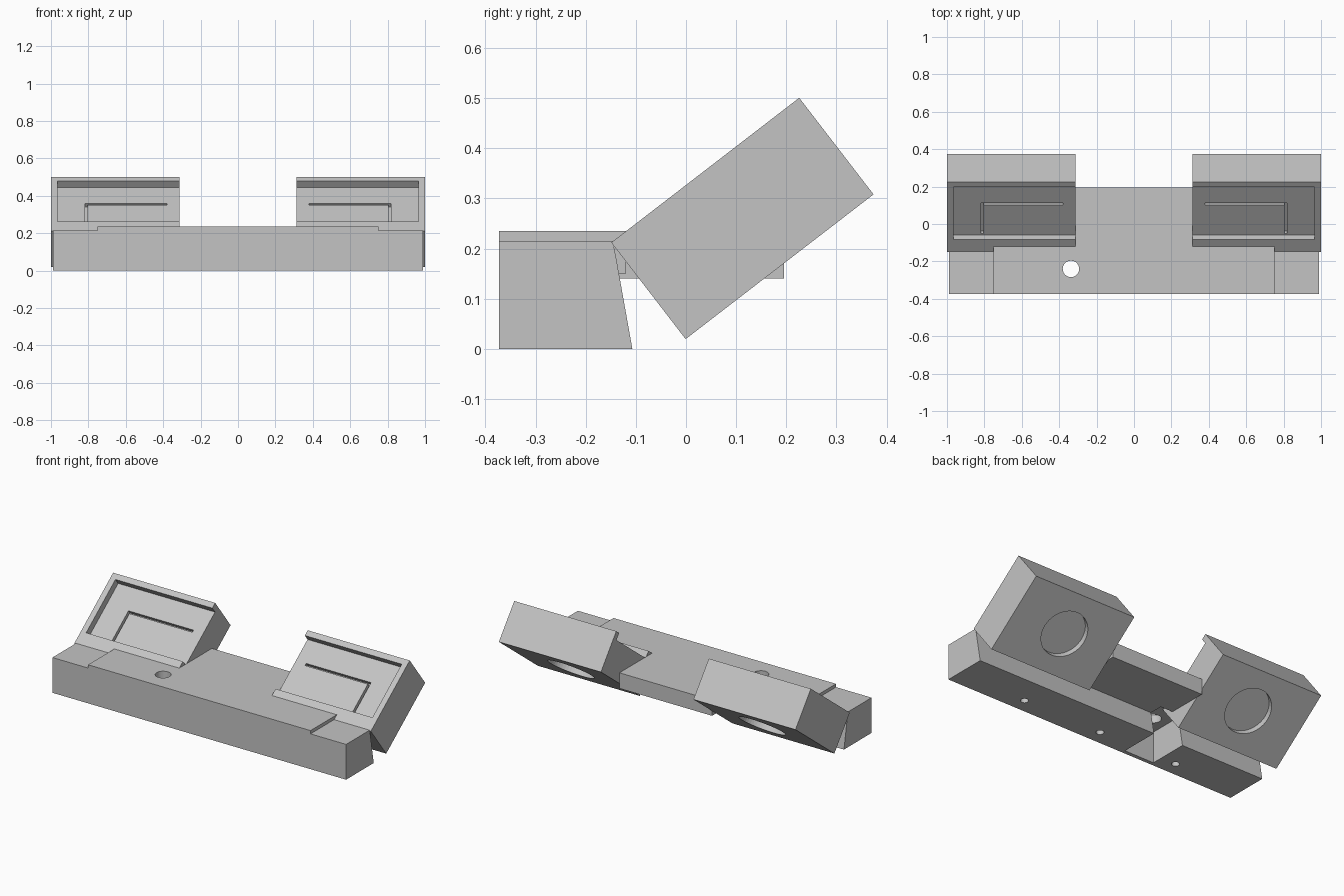
import bpy, math
from mathutils import Matrix

if "Cube" in bpy.data.objects:
    bpy.data.objects.remove(bpy.data.objects["Cube"], do_unlink=True)

grey = bpy.data.materials.new("plain grey")
grey.use_nodes = True
GREY = (0.55, 0.55, 0.55, 1)
grey.diffuse_color = GREY
grey.node_tree.nodes["Principled BSDF"].inputs["Base Color"].default_value = GREY


def prism(name, outline, x0, x1):
    """Extrude a (y, z) outline along x."""
    n = len(outline)
    verts = [(x, y, z) for x in (x0, x1) for y, z in outline]
    faces = [tuple(range(n))[::-1], tuple(range(n, 2 * n))]
    faces += [(i, (i + 1) % n, n + (i + 1) % n, n + i) for i in range(n)]
    mesh = bpy.data.meshes.new(name)
    mesh.from_pydata(verts, [], faces)
    mesh.materials.append(grey)
    obj = bpy.data.objects.new(name, mesh)
    bpy.context.collection.objects.link(obj)
    return obj


def block(name, x, y, z):
    return prism(name, [(y[0], z[0]), (y[1], z[0]), (y[1], z[1]), (y[0], z[1])], min(x), max(x))


def drill(radius, depth, centre):
    bpy.ops.mesh.primitive_cylinder_add(vertices=48, radius=radius, depth=depth, location=centre)
    obj = bpy.context.object
    obj.data.materials.append(grey)
    obj.data.transform(obj.matrix_basis)
    obj.matrix_basis = Matrix()
    return obj


def combine(target, other, operation):
    mod = target.modifiers.new("combine", "BOOLEAN")
    mod.operation, mod.object, mod.solver = operation, other, "EXACT"
    bpy.context.view_layer.objects.active = target
    bpy.ops.object.modifier_apply(modifier=mod.name)
    bpy.data.objects.remove(other, do_unlink=True)


# Front bar with leaning rear face, raised centre and rear tongue
bar = prism("base_bar", [(-.373, 0), (-.107, 0), (-.14, .185), (-.146, .215), (-.373, .215)], -.99, .99)
combine(bar, block("raised_step", (-.75, .75), (-.373, -.12), (.15, .235)), "UNION")
combine(bar, block("rear_tongue", (-.312, .312), (-.2, .195), (.14, .235)), "UNION")

# Cable pocket, cable hole and screw holes
combine(bar, block("pocket", (-.43, -.23), (-.35, -.05), (-.05, .19)), "DIFFERENCE")
combine(bar, drill(.044, 1, (-.337, -.24, .2)), "DIFFERENCE")
for x in (-.53, 0, .53):
    combine(bar, drill(.022, .2, (x, -.285, 0)), "DIFFERENCE")

# Tilted housings, shaped flat with y up the slope and z out of the face
LENGTH, THICK, FLOOR = .473, .243, -.043
tilt = Matrix.Translation((0, -.149, .212)) @ Matrix.Rotation(math.radians(37.6), 4, "X")
for side, label in ((1, "left"), (-1, "right")):
    housing = block(label + "_housing", (side * .312, side), (0, LENGTH), (-THICK, 0))
    cuts = [
        block("tray", (side * .2, side * .965), (.082, .438), (FLOOR, .1)),
        block("long_slot", (side * .38, side * .818), (.284, .298), (FLOOR - .025, FLOOR + .01)),
        block("short_slot", (side * .804, side * .818), (.09, .29), (FLOOR - .025, FLOOR + .01)),
        drill(.137, .07, (side * .645, LENGTH / 2, -THICK)),
    ]
    for cut in cuts:
        combine(housing, cut, "DIFFERENCE")
    housing.data.transform(tilt)
